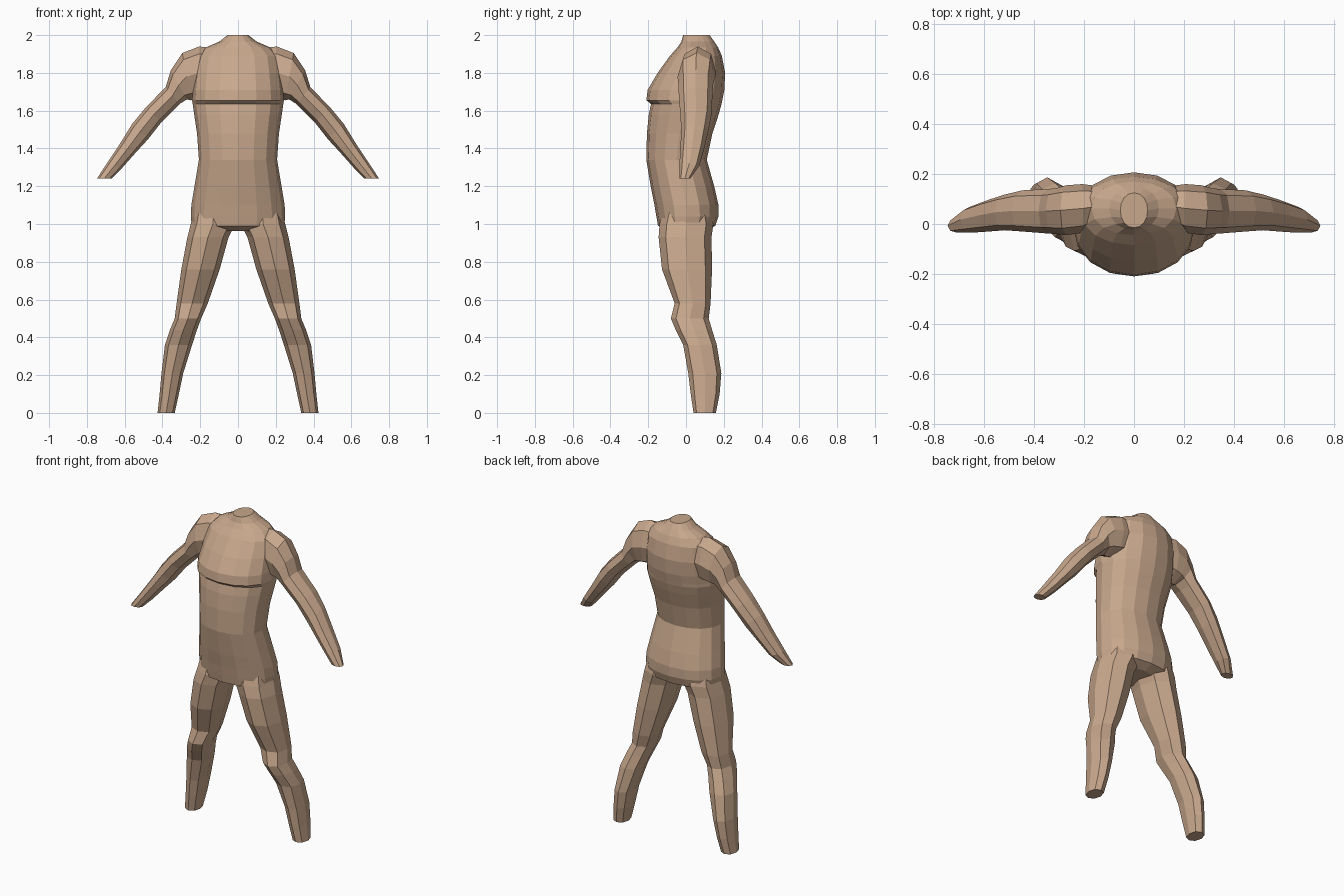
import bpy, bmesh, math
from mathutils import Vector

skin = bpy.data.materials.new("tan skin")
skin.diffuse_color = (0.58, 0.39, 0.265, 1)


def loft(name, rings, sides, side=1, power=1.0):
    """Capped tube. Ring = inner (x, z), outer (x, z), front y, back y."""
    bm = bmesh.new()
    loops = []
    for xi, zi, xo, zo, yf, yb in rings:
        loop = []
        for k in range(sides):
            a = 2 * math.pi * k / sides
            c, s = math.cos(a), math.sin(a)
            c = math.copysign(abs(c) ** power, c)
            s = math.copysign(abs(s) ** power, s)
            loop.append(bm.verts.new((
                side * ((xi + xo) / 2 + c * (xo - xi) / 2),
                (yf + yb) / 2 + s * (yb - yf) / 2,
                (zi + zo) / 2 + c * (zo - zi) / 2)))
        loops.append(loop)
    for a, b in zip(loops, loops[1:]):
        for k in range(sides):
            j = (k + 1) % sides
            bm.faces.new((a[k], a[j], b[j], b[k]))
    bm.faces.new(loops[0])
    bm.faces.new(loops[-1])
    bmesh.ops.recalc_face_normals(bm, faces=bm.faces)
    me = bpy.data.meshes.new(name)
    bm.to_mesh(me)
    bm.free()
    me.materials.append(skin)
    ob = bpy.data.objects.new(name, me)
    bpy.context.collection.objects.link(ob)
    return ob


# Torso: height, half width, front y, back y
torso = [
    (0.962, 0.12, -0.09, 0.10), (0.99, 0.245, -0.148, 0.155),
    (1.04, 0.25, -0.157, 0.172), (1.10, 0.247, -0.167, 0.172),
    (1.19, 0.232, -0.185, 0.152), (1.34, 0.207, -0.21, 0.11),
    (1.48, 0.217, -0.207, 0.14), (1.58, 0.232, -0.197, 0.173),
    (1.635, 0.24, -0.185, 0.188), (1.655, 0.243, -0.21, 0.192),
    (1.71, 0.24, -0.203, 0.203), (1.80, 0.23, -0.15, 0.207),
    (1.89, 0.215, -0.085, 0.19), (1.935, 0.17, -0.045, 0.17),
    (1.965, 0.10, -0.025, 0.15), (2.0, 0.055, -0.015, 0.125)]
body = loft("body", [(-w, z, w, z, f, b) for z, w, f, b in torso], 16, power=0.95)

# Legs: height, inner x, outer x, front y, back y
leg = [
    (1.10, 0.03, 0.225, -0.11, 0.12), (1.00, 0.015, 0.25, -0.14, 0.145),
    (0.93, 0.05, 0.268, -0.145, 0.135), (0.76, 0.097, 0.30, -0.127, 0.138),
    (0.58, 0.16, 0.325, -0.06, 0.13), (0.50, 0.195, 0.335, -0.08, 0.12),
    (0.44, 0.217, 0.36, -0.055, 0.138), (0.36, 0.243, 0.387, -0.015, 0.163),
    (0.21, 0.29, 0.405, 0.012, 0.187), (0.10, 0.313, 0.415, 0.025, 0.178),
    (0.0, 0.335, 0.426, 0.04, 0.158)]

# Arms: lower (x, z), upper (x, z), front y, back y
arm = [
    (0.13, 1.68, 0.13, 1.93, 0.00, 0.15), (0.21, 1.66, 0.205, 1.94, -0.035, 0.16),
    (0.25, 1.655, 0.295, 1.905, -0.045, 0.155), (0.27, 1.66, 0.355, 1.815, -0.04, 0.143),
    (0.31, 1.635, 0.383, 1.725, -0.038, 0.14), (0.405, 1.54, 0.49, 1.615, -0.03, 0.135),
    (0.475, 1.45, 0.56, 1.53, -0.025, 0.118), (0.535, 1.385, 0.625, 1.425, -0.03, 0.098),
    (0.615, 1.295, 0.695, 1.32, -0.035, 0.07), (0.67, 1.24, 0.747, 1.24, -0.035, 0.022)]

# Merge the limbs into the torso
for sd, label in ((1, "left"), (-1, "right")):
    limbs = [
        loft(label + " leg", [(i, z, o, z, f, b) for z, i, o, f, b in leg], 8, sd, 0.9),
        loft(label + " arm", arm, 8, sd, 0.95)]
    for limb in limbs:
        mod = body.modifiers.new("union", 'BOOLEAN')
        mod.operation = 'UNION'
        mod.solver = 'EXACT'
        mod.object = limb
        bpy.context.view_layer.objects.active = body
        bpy.ops.object.modifier_apply(modifier=mod.name)
        bpy.data.objects.remove(limb)
